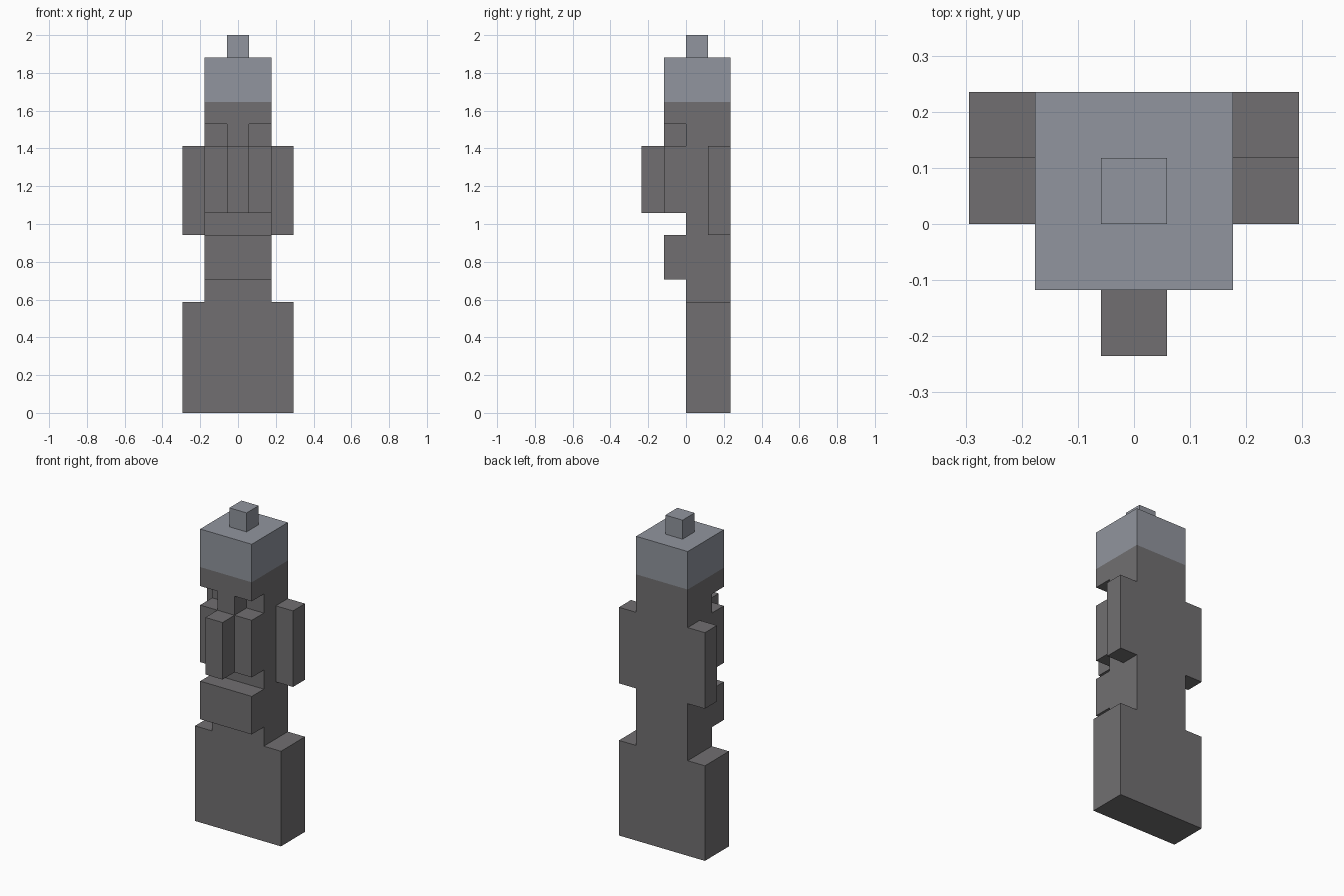
import bpy

cube = bpy.data.objects.get("Cube")
if cube:
    bpy.data.objects.remove(cube, do_unlink=True)

U = 2 / 17  # one block; the statue is seventeen blocks tall


def material(name, rgb):
    mat = bpy.data.materials.new(name)
    mat.use_nodes = True
    colour = (*rgb, 1)
    mat.diffuse_color = colour
    bsdf = next(n for n in mat.node_tree.nodes if n.type == 'BSDF_PRINCIPLED')
    bsdf.inputs["Base Color"].default_value = colour
    bsdf.inputs["Roughness"].default_value = 0.9
    return mat


def block(name, x, y, z, mat):
    """Box spanning the given (low, high) ranges, measured in blocks."""
    spans = (x, y, z)
    bpy.ops.mesh.primitive_cube_add(size=1)
    obj = bpy.context.object
    obj.name = obj.data.name = name
    for v in obj.data.vertices:
        v.co = [U * (hi if c > 0 else lo) for c, (lo, hi) in zip(v.co, spans)]
    obj.data.materials.append(mat)
    return obj


dark = material("dark stone", (0.165, 0.159, 0.165))
pale = material("blue grey stone", (0.283, 0.301, 0.342))

wide, narrow, middle = (-2.5, 2.5), (-1.5, 1.5), (-0.5, 0.5)

# Plinth, trunk and belly
block("base", wide, (0, 2), (0, 5), dark)
block("trunk", narrow, (0, 2), (5, 13), dark)
block("belly", narrow, (-1, 0), (6, 8), dark)

# Face: brow, nose bridge and nose, with eye hollows beside the bridge
block("brow", narrow, (-1, 2), (13, 14), dark)
block("nose_bridge", middle, (-1, 0), (9, 13), dark)
block("nose", middle, (-2, -1), (9, 12), dark)

# Paired cheeks and side slabs
for side, s in (("left", 1), ("right", -1)):
    block(side + "_cheek", sorted((s * 0.5, s * 1.5)), (-1, 0), (9, 12), dark)
    block(side + "_ear", sorted((s * 1.5, s * 2.5)), (1, 2), (8, 12), dark)

# Cap and its knob
block("cap", narrow, (-1, 2), (14, 16), pale)
block("cap_knob", middle, (0, 1), (16, 17), pale)
